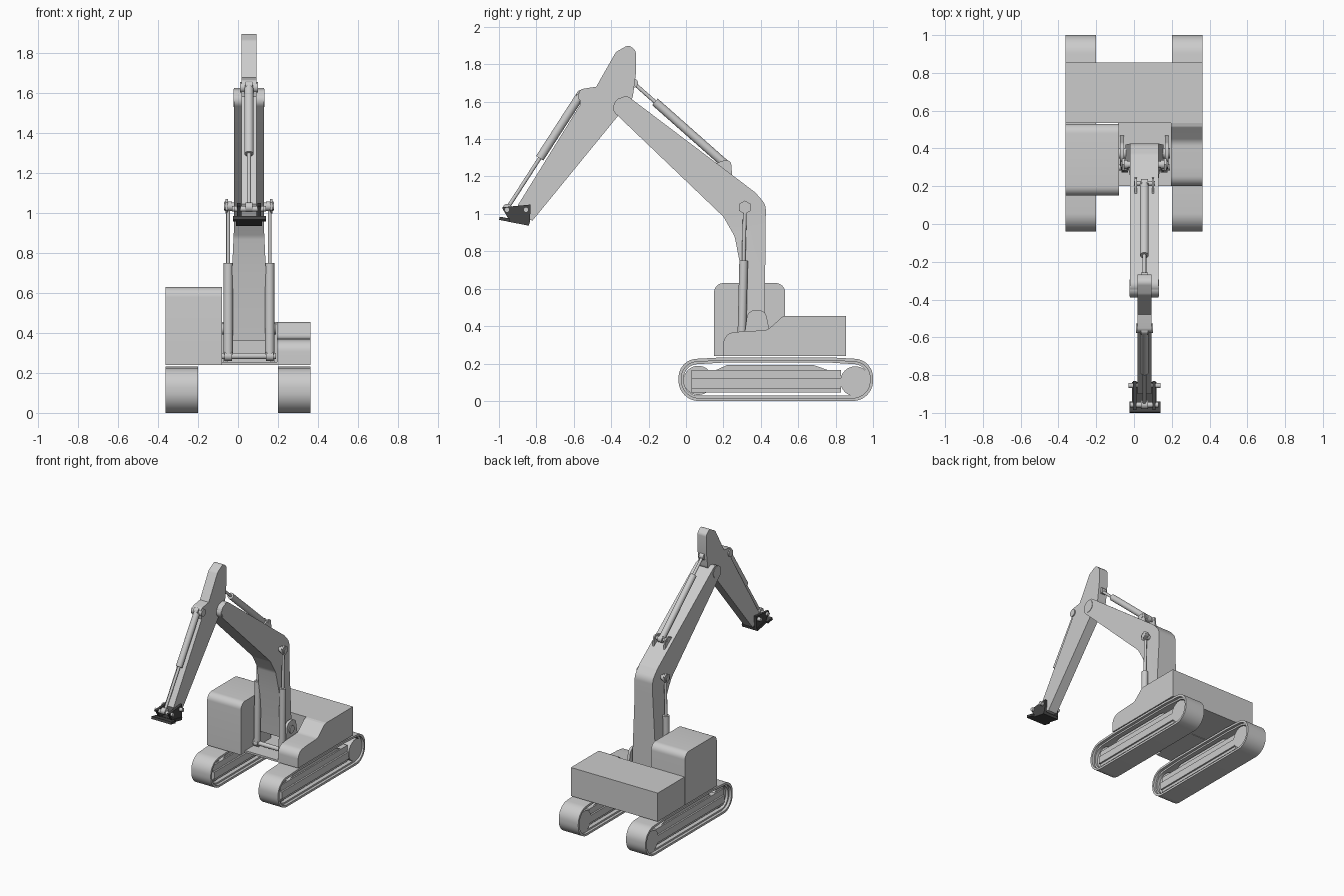
import bpy, bmesh
from math import radians, tan, sin, cos, atan2, pi
from mathutils import Vector

if "Cube" in bpy.data.objects:
    bpy.data.objects.remove(bpy.data.objects["Cube"])

BX = 0.055  # boom centreline


def finish(name, bm, mat=None):
    bmesh.ops.recalc_face_normals(bm, faces=bm.faces)
    me = bpy.data.meshes.new(name)
    bm.to_mesh(me)
    bm.free()
    ob = bpy.data.objects.new(name, me)
    bpy.context.collection.objects.link(ob)
    if mat:
        me.materials.append(mat)
    return ob


def fillet(pts, n=8):
    """Round each (y, z, radius) corner; a point without radius stays sharp."""
    out = []
    for i, p in enumerate(pts):
        P = Vector(p[:2])
        if len(p) < 3:
            out.append(P)
            continue
        a = (Vector(pts[i - 1][:2]) - P).normalized()
        b = (Vector(pts[(i + 1) % len(pts)][:2]) - P).normalized()
        half, r = a.angle(b) / 2, p[2]
        t = r / tan(half)
        c = P + (a + b).normalized() * r / sin(half)
        s, e = P + a * t - c, P + b * t - c
        a0 = atan2(s.y, s.x)
        d = (atan2(e.y, e.x) - a0 + pi) % (2 * pi) - pi
        out += [c + Vector((cos(a0 + d * k / n), sin(a0 + d * k / n))) * r for k in range(n + 1)]
    return out


def prism_bm(pts, x0, x1):
    bm = bmesh.new()
    f = bm.faces.new([bm.verts.new((x0, p.x, p.y)) for p in fillet(pts)])
    g = bmesh.ops.extrude_face_region(bm, geom=[f])["geom"]
    bmesh.ops.translate(bm, vec=(x1 - x0, 0, 0), verts=[v for v in g if isinstance(v, bmesh.types.BMVert)])
    return bm


def prism(name, pts, x0, x1, mat=None):
    return finish(name, prism_bm(pts, x0, x1), mat)


def box(name, x0, x1, y0, y1, z0, z1, mat=None):
    return prism(name, [(y0, z0), (y1, z0), (y1, z1), (y0, z1)], x0, x1, mat)


def ring(name, outer, inner, x0, x1):
    """Closed belt between two matching profiles."""
    loops = [fillet(outer, 12), fillet(inner, 12)]
    bm = bmesh.new()
    L = [[bm.verts.new((x, p.x, p.y)) for p in loops[k]] for k, x in ((0, x0), (0, x1), (1, x1), (1, x0))]
    n = len(L[0])
    for k in range(4):
        A, B = L[k], L[(k + 1) % 4]
        for i in range(n):
            bm.faces.new((A[i], A[(i + 1) % n], B[(i + 1) % n], B[i]))
    return finish(name, bm)


def rod(name, p, q, r, sides=24, mat=None):
    p, q = Vector(p), Vector(q)
    bm = bmesh.new()
    bmesh.ops.create_cone(bm, cap_ends=True, segments=sides, radius1=r, radius2=r, depth=(q - p).length)
    m = (q - p).to_track_quat('Z', 'Y').to_matrix().to_4x4()
    m.translation = (p + q) / 2
    bmesh.ops.transform(bm, matrix=m, verts=bm.verts)
    return finish(name, bm, mat)


def pin(name, y, z, r, x0, x1, sides=24, mat=None):
    return rod(name, (x0, y, z), (x1, y, z), r, sides, mat)


def ram(name, x, a, b, t, r=0.023, rr=0.010):
    """Hydraulic cylinder: barrel from a to fraction t, rod to b, eyes at the ends."""
    a, b = Vector((x, *a)), Vector((x, *b))
    m = a.lerp(b, t)
    rod(name + "_barrel", a, m, r)
    rod(name + "_rod", m, b, rr)
    for k, e in enumerate((a, b)):
        pin(f"{name}_eye_{k}", e.y, e.z, 0.024, x - 0.018, x + 0.018)


def track_path(o):
    r = 0.108 - o
    return [(-0.04 + o, o, r), (1.0 - o, o, r), (1.0 - o, 0.22 - o, r * 0.93),
            (0.77, 0.233 - o), (0.2, 0.233 - o), (-0.04 + o, 0.22 - o, r * 0.93)]


# tracks with side frames, idlers and sprockets
for side, x0, x1 in (("left", -0.3625, -0.2), ("right", 0.2, 0.3625)):
    ring("track_belt_" + side, track_path(0), track_path(0.016), x0, x1)
    ring("track_chain_" + side, track_path(0.016), track_path(0.028), x0 + 0.02, x1 - 0.02)
    box("track_frame_" + side, x0 + 0.018, x1 - 0.018, 0.03, 0.83, 0.065, 0.12)
    prism("track_frame_top_" + side, [(0.03, 0.12), (0.83, 0.12), (0.83, 0.165), (0.03, 0.165)], x0 + 0.03, x1 - 0.03)
    prism("track_cover_" + side, [(0.16, 0.165), (0.76, 0.165), (0.68, 0.192), (0.22, 0.192)], x0 + 0.04, x1 - 0.04)
    box("track_skid_" + side, x0 + 0.03, x1 - 0.03, 0.03, 0.83, 0.045, 0.065)
    pin("idler_" + side, 0.065, 0.11, 0.078, x0 + 0.04, x1 - 0.04, 32)
    pin("sprocket_" + side, 0.905, 0.105, 0.08, x0 + 0.015, x1 - 0.015, 32)

# upper body: rear housing, right housing, floor, cab
box("rear_housing", -0.3625, 0.3625, 0.535, 0.855, 0.24, 0.455)
prism("right_housing", [(0.2, 0.24), (0.535, 0.24), (0.535, 0.455), (0.515, 0.45, 0.02), (0.435, 0.378, 0.06),
                        (0.3, 0.372), (0.2, 0.36, 0.06)], 0.195, 0.3625)
box("deck_floor", -0.085, 0.195, 0.2, 0.535, 0.24, 0.255)
prism("cab", [(0.15, 0.24), (0.53, 0.24), (0.53, 0.63, 0.05), (0.15, 0.63, 0.05)], -0.3625, -0.08)

# boom, flared at the foot
bm = prism_bm([(0.33, 0.36), (0.42, 0.36), (0.427, 1.05, 0.08), (0.37, 1.115, 0.06), (-0.325, 1.64, 0.042),
               (-0.41, 1.568, 0.042), (0.2, 0.985, 0.05), (0.26, 0.88, 0.08), (0.295, 0.70)], BX - 0.075, BX + 0.075)
bmesh.ops.bisect_plane(bm, geom=bm.verts[:] + bm.edges[:] + bm.faces[:], plane_co=(0, 0, 0.93), plane_no=(0, 0, 1))
for v in bm.verts:
    if v.co.z < 0.93:
        v.co.x = BX + (v.co.x - BX) * (1 + 0.35 * (0.93 - v.co.z) / 0.57)
finish("boom", bm)
pin("boom_tip_pin", -0.34, 1.577, 0.045, BX - 0.078, BX + 0.078)

# boom foot brackets, boom rams and their pins
pin("boom_foot_pin", 0.375, 0.42, 0.028, BX - 0.135, BX + 0.135)
pin("boom_ram_pin", 0.315, 1.035, 0.018, BX - 0.125, BX + 0.125)
pin("boom_ram_foot_pin", 0.30, 0.285, 0.016, BX - 0.135, BX + 0.135)
for s, side in ((-1, "left"), (1, "right")):
    xs = sorted((BX + s * 0.108, BX + s * 0.128))
    prism("foot_bracket_" + side, [(0.30, 0.25), (0.47, 0.25), (0.425, 0.485, 0.045), (0.33, 0.485, 0.045)], *xs)
    ram("boom_ram_" + side, BX + s * 0.104, (0.297, 0.285), (0.315, 1.035), 0.62)
    pin("boom_ram_nut_" + side, 0.315, 1.035, 0.036, BX + s * 0.105, BX + s * 0.118, 6)
    xs = sorted((BX + s * 0.04, BX + s * 0.052))
    prism("stick_ram_bracket_" + side, [(0.13, 1.26), (0.25, 1.17), (0.24, 1.285, 0.02), (0.2, 1.285, 0.02)], *xs)

# stick and its ram
prism("stick", [(-0.305, 1.905, 0.03), (-0.268, 1.87, 0.03), (-0.268, 1.75), (-0.285, 1.62, 0.05),
                (-0.82, 0.965), (-0.865, 0.975), (-0.9, 1.045), (-0.565, 1.585), (-0.575, 1.665, 0.025),
                (-0.48, 1.68), (-0.375, 1.865, 0.04)], BX - 0.037, BX + 0.037)
ram("stick_ram", BX, (0.215, 1.262), (-0.28, 1.7), 0.77)
pin("stick_ram_pin", 0.215, 1.262, 0.012, BX - 0.055, BX + 0.055)

# tool ram on the front of the stick
ram("tool_ram", BX, (-0.562, 1.638), (-0.955, 1.03), 0.56)
pin("tool_ram_pin", -0.552, 1.63, 0.026, BX - 0.045, BX + 0.045)

# dark tool coupler
dark = bpy.data.materials.new("dark_grey")
dark.diffuse_color = (0.06, 0.06, 0.06, 1)
dark.use_nodes = True
dark.node_tree.nodes["Principled BSDF"].inputs["Base Color"].default_value = dark.diffuse_color
for s, side in ((-1, "left"), (1, "right")):
    xs = sorted((BX + s * 0.042, BX + s * 0.06))
    prism("coupler_plate_" + side, [(-0.985, 1.035), (-0.83, 1.05), (-0.835, 0.955), (-0.95, 0.975)], *xs, dark)
prism("coupler_front_lip", [(-1.0, 0.968), (-0.945, 0.958), (-0.94, 0.975), (-0.995, 0.985)], BX - 0.08, BX + 0.085, dark)
prism("coupler_base", [(-0.95, 0.958), (-0.84, 0.937), (-0.836, 0.957), (-0.945, 0.978)], BX - 0.065, BX + 0.065, dark)
pin("coupler_front_pin", -0.957, 1.022, 0.014, BX - 0.075, BX + 0.075)
pin("coupler_rear_pin", -0.855, 1.022, 0.014, BX - 0.085, BX + 0.085)

# smooth the curved surfaces only
for ob in bpy.context.scene.objects:
    ob.select_set(True)
    bpy.context.view_layer.objects.active = ob
bpy.ops.object.shade_smooth_by_angle(angle=radians(30))
